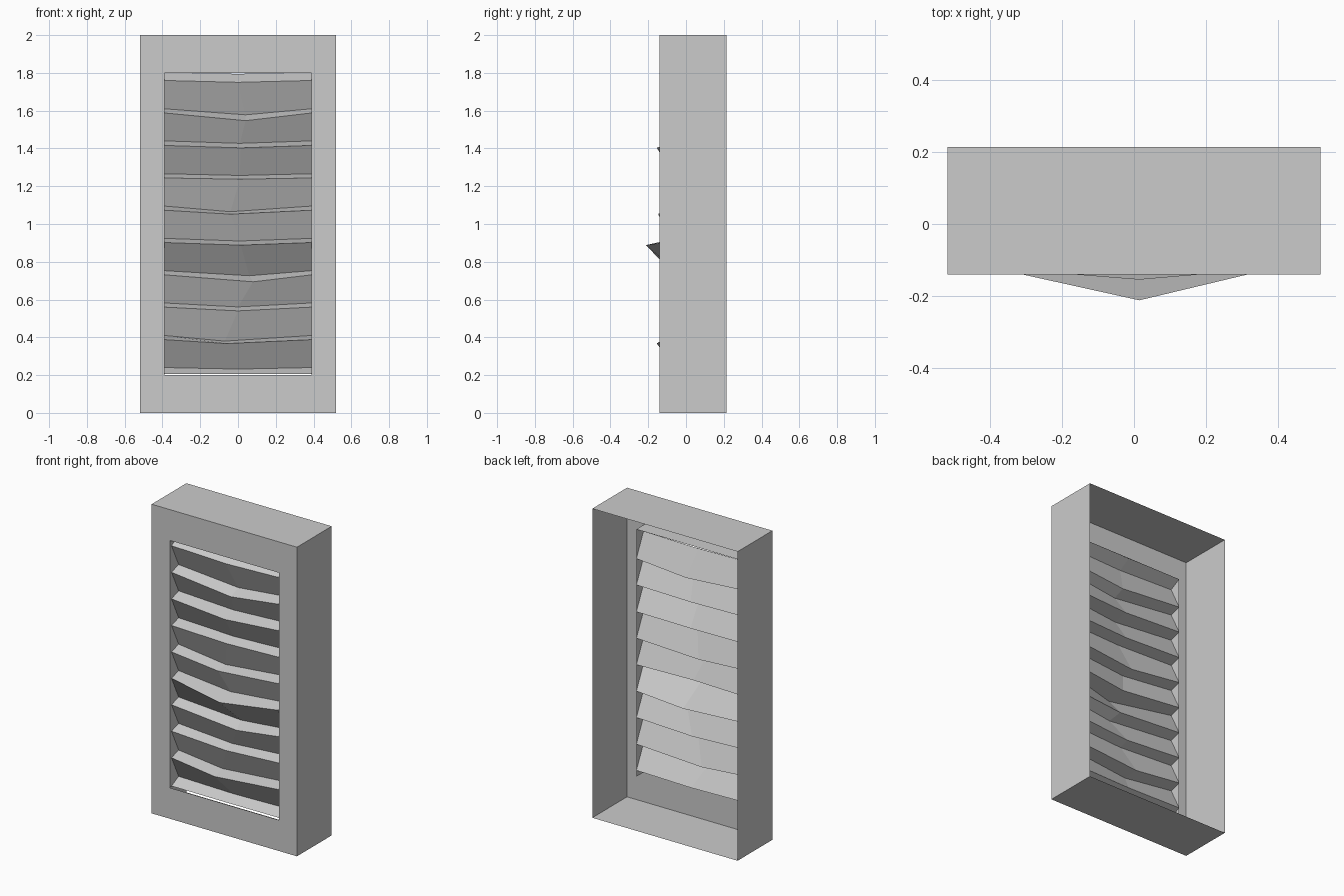
import bpy

W, H = 0.52, 2.0              # casing half width, height
FRONT, BACK = -0.14, 0.215    # casing depth
OW, OZ0, OZ1 = 0.39, 0.20, 1.80   # opening half width, bottom, top
INNER = -0.05                 # rear edge of the opening lining
TIP = -0.123                  # front edge of the slats at their ends


def make_object(name, verts, faces):
    mesh = bpy.data.meshes.new(name)
    mesh.from_pydata(verts, [], faces)
    mesh.update()
    obj = bpy.data.objects.new(name, mesh)
    bpy.context.collection.objects.link(obj)
    return obj


def ring(w, y, z0, z1):
    return [(-w, y, z0), (w, y, z0), (w, y, z1), (-w, y, z1)]


def bridge(a, b):
    return [(a + i, a + (i + 1) % 4, b + (i + 1) % 4, b + i) for i in range(4)]


# Open-backed thin casing: outer walls and front panel with opening
make_object("casing",
            ring(W, BACK, 0, H) + ring(W, FRONT, 0, H) + ring(OW, FRONT, OZ0, OZ1),
            bridge(0, 4) + bridge(4, 8))

# Lining of the opening: two sides and the top
make_object("opening_lining",
            ring(OW, FRONT, OZ0, OZ1) + ring(OW, INNER, OZ0, OZ1),
            bridge(0, 4)[1:])

# Bent louvres, top to bottom. Each fold line: end z, middle (x, y, z)
folds = [
    (1.80, 0.00, -0.05, 1.795), (1.76, 0.00, -0.128, 1.75),
    (1.61, 0.04, -0.055, 1.578), (1.588, 0.04, -0.13, 1.547),
    (1.44, 0.01, -0.06, 1.427), (1.416, 0.015, -0.155, 1.403),
    (1.266, 0.01, -0.06, 1.257), (1.244, 0.01, -0.132, 1.237),
    (1.095, -0.04, -0.07, 1.065), (1.073, -0.04, -0.147, 1.052),
    (0.924, 0.01, -0.09, 0.91), (0.902, 0.015, -0.2125, 0.888),
    (0.753, 0.06, -0.055, 0.726), (0.731, 0.08, -0.13, 0.694),
    (0.582, 0.00, -0.06, 0.561), (0.56, 0.00, -0.125, 0.54),
    (0.41, -0.07, -0.06, 0.38), (0.388, -0.06, -0.155, 0.367),
    (0.24, 0.00, -0.05, 0.232), (0.205, 0.00, -0.125, 0.205),
]
verts, faces = [], []
for i, (z, mx, my, mz) in enumerate(folds):
    y = TIP if i % 2 else INNER
    verts += [(-OW, y, z), (mx, my, mz), (OW, y, z)]
for i in range(len(folds) - 1):
    for j in range(2):
        a = 3 * i + j
        faces.append((a, a + 3, a + 4, a + 1))
make_object("bent_louvres", verts, faces)
